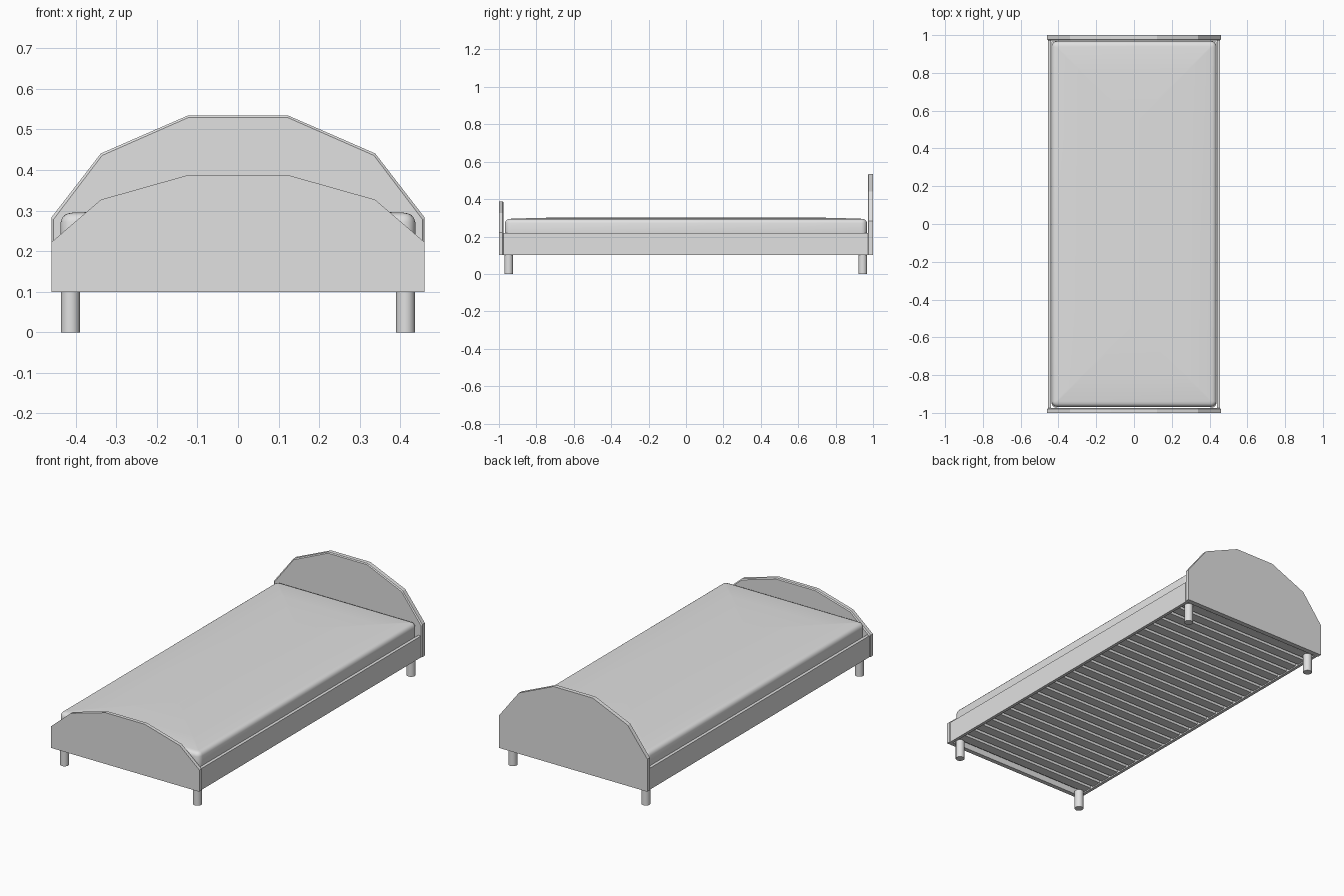
import bpy, bmesh, math

if "Cube" in bpy.data.objects:
    bpy.data.objects.remove(bpy.data.objects["Cube"])

grey = bpy.data.materials.new("light_grey")
grey.diffuse_color = (0.75, 0.75, 0.75, 1)
grey.use_nodes = True
grey.node_tree.nodes["Principled BSDF"].inputs["Base Color"].default_value = grey.diffuse_color


def finish(name, bm):
    bmesh.ops.recalc_face_normals(bm, faces=bm.faces)
    me = bpy.data.meshes.new(name)
    bm.to_mesh(me)
    bm.free()
    me.materials.append(grey)
    ob = bpy.data.objects.new(name, me)
    bpy.context.collection.objects.link(ob)
    return ob


def smooth(ob, degrees):
    bpy.ops.object.select_all(action='DESELECT')
    ob.select_set(True)
    bpy.context.view_layer.objects.active = ob
    bpy.ops.object.shade_smooth_by_angle(angle=math.radians(degrees))


def box(name, lo, hi):
    bm = bmesh.new()
    bmesh.ops.create_cube(bm, size=1)
    for v in bm.verts:
        v.co = [(a + b) / 2 + c * (b - a) for a, b, c in zip(lo, hi, v.co)]
    return finish(name, bm)


def loft(name, rings):
    bm = bmesh.new()
    loops = [[bm.verts.new(p) for p in ring] for ring in rings]
    n = len(loops[0])
    for a, b in zip(loops, loops[1:]):
        for i in range(n):
            j = (i + 1) % n
            bm.faces.new((a[i], a[j], b[j], b[i]))
    bm.faces.new(loops[0])
    bm.faces.new(loops[-1])
    return finish(name, bm)


def end_board(name, half, y_out, y_in):
    """Faceted arch panel with a small chamfer around its inner face."""
    c = 0.005
    s = 1 if y_in > y_out else -1

    def ring(y, d):
        right = [(0.46 - d, 0.10)] + [(x - d * k, z - d) for (x, z), k in zip(half, (1, 0.6, 0.2))]
        pts = right + [(-x, z) for x, z in reversed(right)]
        return [(x, y, z) for x, z in pts]

    loft(name, [ring(y_out, 0), ring(y_in - s * c, 0), ring(y_in, c)])


# Head and foot panels
end_board("headboard", [(0.46, 0.283), (0.338, 0.441), (0.122, 0.535)], 1.0, 0.972)
end_board("footboard", [(0.46, 0.222), (0.338, 0.327), (0.122, 0.388)], -1.0, -0.975)

# Side rails
for side, s in (("left", -1), ("right", 1)):
    x0, x1 = sorted((s * 0.439, s * 0.456))
    box("side_rail_" + side, (x0, -0.975, 0.10), (x1, 0.972, 0.22))

# Slats across the base
count = 26
pitch = 1.92 / count
for i in range(count):
    y = -0.945 + pitch * (i + 0.5)
    box("slat_%02d" % (i + 1), (-0.437, y - 0.027, 0.105), (0.437, y + 0.027, 0.122))

# Round legs
for end, y in (("front", -0.948), ("back", 0.945)):
    for side, x in (("left", -0.413), ("right", 0.413)):
        bm = bmesh.new()
        bmesh.ops.create_cone(bm, cap_ends=True, segments=16, radius1=0.0235, radius2=0.0235, depth=0.104)
        bmesh.ops.translate(bm, vec=(x, y, 0.052), verts=bm.verts)
        smooth(finish("leg_%s_%s" % (end, side), bm), 40)


# Mattress with rounded rim and gently crowned top
def rounded_rect(inset, z):
    hx, hy = 0.437 - inset, 0.968 - inset
    r = max(0.03 - inset, 0.006)
    pts = []
    for q, (sx, sy) in enumerate(((1, 1), (-1, 1), (-1, -1), (1, -1))):
        for k in range(5):
            a = math.radians(90 * q + 22.5 * k)
            pts.append((sx * (hx - r) + r * math.cos(a), sy * (hy - r) + r * math.sin(a), z))
    return pts


levels = [(0.006, 0.124), (0, 0.13), (0, 0.272), (0.003, 0.281), (0.009, 0.289),
          (0.018, 0.293), (0.03, 0.295), (0.15, 0.299), (0.3, 0.302), (0.41, 0.303)]
smooth(loft("mattress", [rounded_rect(*l) for l in levels]), 50)
